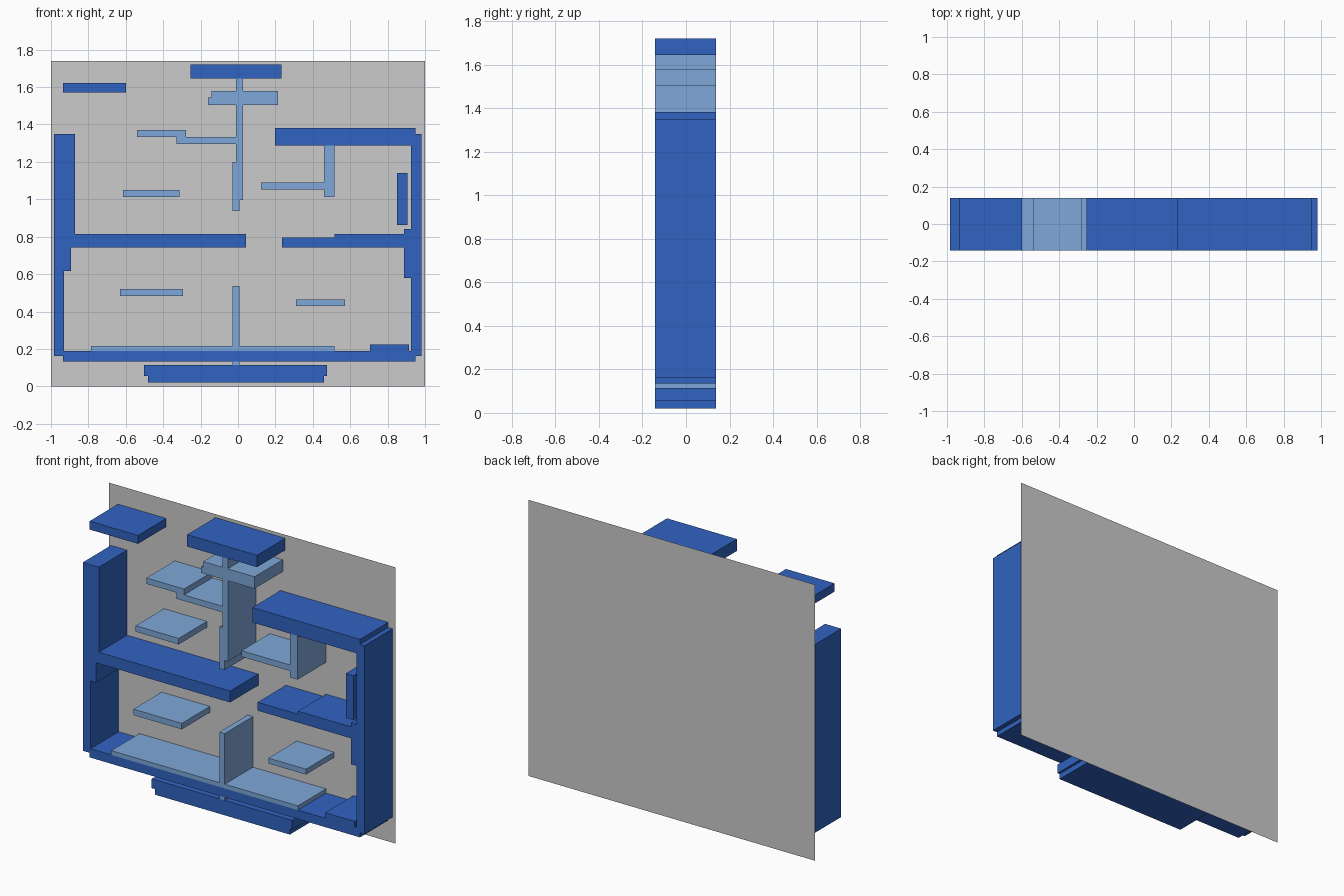
import bpy, bmesh

if "Cube" in bpy.data.objects:
    bpy.data.objects.remove(bpy.data.objects["Cube"])

Y_FRONT, Y_BACK, Y_PANEL = -0.142, 0.139, 0.142


def material(name, color):
    m = bpy.data.materials.new(name)
    m.diffuse_color = color
    m.use_nodes = True
    m.node_tree.nodes["Principled BSDF"].inputs["Base Color"].default_value = m.diffuse_color
    return m


def finish(name, bm, mat=None):
    mesh = bpy.data.meshes.new(name)
    bm.to_mesh(mesh)
    bm.free()
    obj = bpy.data.objects.new(name, mesh)
    bpy.context.collection.objects.link(obj)
    if mat:
        mesh.materials.append(mat)
    return obj


def block(name, x0, x1, z0, z1, mat):
    """Box given by its front-view rectangle, running the full depth."""
    bm = bmesh.new()
    bmesh.ops.create_cube(bm, size=1)
    size = (x1 - x0, Y_BACK - Y_FRONT, z1 - z0)
    bmesh.ops.scale(bm, vec=size, verts=bm.verts)
    obj = finish(name, bm, mat)
    obj.location = ((x0 + x1) / 2, (Y_FRONT + Y_BACK) / 2, (z0 + z1) / 2)
    return obj


dark = material("dark_blue", (0.03, 0.125, 0.53, 1))
light = material("light_blue", (0.21, 0.39, 0.69, 1))

# Back panel: a single flat sheet facing the front
bm = bmesh.new()
bm.faces.new([bm.verts.new((x, Y_PANEL, z))
              for x, z in ((-1, 0), (1, 0), (1, 1.74), (-1, 1.74))])
finish("back_panel", bm)

# Solid walls, floors and ceilings: x0, x1, z0, z1
solid = {
    "top_block": (-0.255, 0.232, 1.645, 1.72),
    "upper_left_ledge": (-0.935, -0.598, 1.57, 1.623),
    "left_wall_upper": (-0.983, -0.871, 0.742, 1.35),
    "left_wall_middle": (-0.983, -0.892, 0.616, 0.742),
    "left_wall_lower": (-0.983, -0.93, 0.163, 0.616),
    "middle_floor_left": (-0.871, 0.044, 0.742, 0.814),
    "middle_floor_right": (0.236, 0.517, 0.742, 0.795),
    "middle_floor_right_raised": (0.517, 0.887, 0.742, 0.814),
    "right_wall": (0.924, 0.981, 0.163, 1.35),
    "right_wall_pad": (0.887, 0.924, 0.578, 0.84),
    "right_inner_post": (0.851, 0.905, 0.862, 1.141),
    "right_roof": (0.199, 0.95, 1.288, 1.382),
    "bottom_floor": (-0.935, 0.95, 0.134, 0.19),
    "bottom_right_step": (0.707, 0.913, 0.19, 0.225),
    "base_block_upper": (-0.502, 0.477, 0.056, 0.115),
    "base_block_lower": (-0.48, 0.461, 0.021, 0.056),
}

# Thin platforms and posts
thin = {
    "centre_post": (-0.01, 0.028, 0.996, 1.645),
    "centre_post_lower": (-0.03, 0.007, 0.937, 1.2),
    "cross_platform": (-0.143, 0.215, 1.505, 1.58),
    "cross_platform_lip": (-0.16, -0.143, 1.505, 1.543),
    "left_step_upper": (-0.539, -0.277, 1.334, 1.371),
    "left_step_lower": (-0.33, -0.01, 1.296, 1.334),
    "left_platform": (-0.614, -0.314, 1.012, 1.05),
    "right_platform": (0.124, 0.461, 1.052, 1.09),
    "right_hanging_post": (0.461, 0.515, 1.012, 1.288),
    "lower_left_platform": (-0.63, -0.293, 0.482, 0.52),
    "lower_right_platform": (0.311, 0.573, 0.429, 0.463),
    "floor_strip": (-0.785, 0.517, 0.19, 0.217),
    "lower_post": (-0.03, 0.007, 0.19, 0.536),
    "lower_post_foot": (-0.03, 0.007, 0.115, 0.134),
}

for parts, mat in ((solid, dark), (thin, light)):
    for name, rect in parts.items():
        block(name, *rect, mat)
